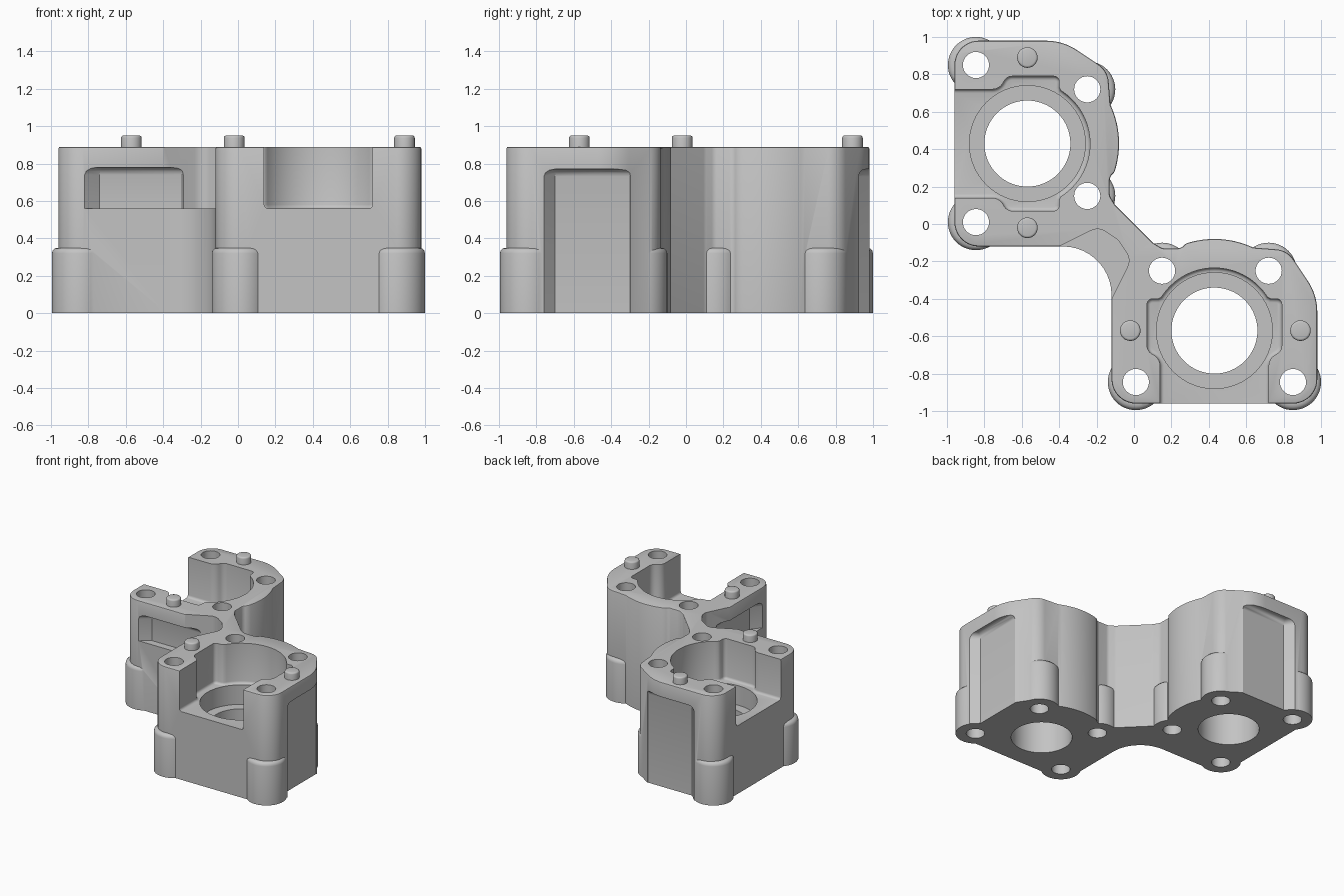
import bpy, bmesh, math
from mathutils import Vector
from mathutils.geometry import interpolate_bezier

if "Cube" in bpy.data.objects:
    bpy.data.objects.remove(bpy.data.objects["Cube"])

metal = bpy.data.materials.new("cast_grey")
metal.use_nodes = True
metal.diffuse_color = (0.55, 0.55, 0.55, 1)
metal.node_tree.nodes["Principled BSDF"].inputs["Base Color"].default_value = metal.diffuse_color

TOP, FLOOR = 0.89, 0.56
CX, CY = 0.43, -0.57          # bore centre of one half
FAR = [(0.85, -0.845), (0.01, -0.845)]
NEAR = [(0.72, -0.25), (0.15, -0.25)]


def swap(points):
    """Mirror across the diagonal x = y."""
    return [(p[1], p[0], *p[2:]) for p in points]


def rounded(points, steps=8):
    """Outline with each (x, y, radius) corner filleted."""
    out = []
    for i, p in enumerate(points):
        c = Vector(p[:2])
        r = p[2] if len(p) > 2 else 0
        a = Vector(points[i - 1][:2]) - c
        b = Vector(points[(i + 1) % len(points)][:2]) - c
        if r == 0:
            out.append(c)
            continue
        turn = math.pi - a.angle(b)
        t = r * math.tan(turn / 2)
        limit = 0.48 * min(a.length, b.length)
        if t > limit:
            r, t = r * limit / t, limit
        a.normalize()
        b.normalize()
        h = 4 / 3 * math.tan(turn / 4) * r
        s, e = c + a * t, c + b * t
        curve = interpolate_bezier(s.to_3d(), (s - a * h).to_3d(),
                                   (e - b * h).to_3d(), e.to_3d(), steps)
        out += [v.to_2d() for v in curve]
    return out


def arc(x, y, r, start, end, n):
    step = math.radians(end - start) / n
    return [(x + r * math.cos(math.radians(start) + step * i),
             y + r * math.sin(math.radians(start) + step * i)) for i in range(n + 1)]


def circle(x, y, r, n=48):
    return arc(x, y, r, 0, 360, n)[:-1]


def prism(name, outline, z0, z1, bevel=0, bevel_z=None, segments=3):
    """Extruded outline, with the rim at height bevel_z rounded."""
    bm = bmesh.new()
    face = bm.faces.new([bm.verts.new((p[0], p[1], z0)) for p in outline])
    ext = bmesh.ops.extrude_face_region(bm, geom=[face])
    for v in ext["geom"]:
        if isinstance(v, bmesh.types.BMVert):
            v.co.z = z1
    bmesh.ops.recalc_face_normals(bm, faces=bm.faces)
    if bevel:
        rim = [e for e in bm.edges if all(abs(v.co.z - bevel_z) < 1e-5 for v in e.verts)]
        bmesh.ops.bevel(bm, geom=rim, offset=bevel, segments=segments,
                        profile=0.5, affect='EDGES')
    mesh = bpy.data.meshes.new(name)
    bm.to_mesh(mesh)
    bm.free()
    mesh.materials.append(metal)
    obj = bpy.data.objects.new(name, mesh)
    bpy.context.collection.objects.link(obj)
    return obj


def combine(target, tool, operation):
    mod = target.modifiers.new("shape", 'BOOLEAN')
    mod.operation, mod.solver, mod.object = operation, 'EXACT', tool
    bpy.context.view_layer.objects.active = target
    bpy.ops.object.modifier_apply(modifier=mod.name)
    bpy.data.objects.remove(tool)


def both(target, operation, outline, *args):
    """Apply a shape and its diagonal mirror."""
    for pts in (outline, swap(outline)):
        combine(target, prism("tool", pts, *args), operation)


# Main casting: two housings and the web, from half an outline
half = ([(0.10, -0.10, 0.08), (0.15, -0.13, 0.05), (0.25, -0.13, 0.06)]
        + arc(CX, CY, 0.49, 108, 65, 14)
        + [(0.82, -0.14, 0.12), (0.98, -0.38, 0.3), (0.98, -0.96, 0.13),
           (-0.12, -0.96, 0.13)])
body = prism("housing_body",
             rounded(half + [(-0.12, -0.12, 0.26)] + swap(half)[::-1], 12),
             0, TOP, 0.01, TOP, 2)

# Recesses in the outer walls, open at the base
both(body, 'DIFFERENCE', [(0.92, -0.70), (0.92, -0.30), (1.1, -0.12), (1.1, -0.88)],
     -0.2, 0.77, 0.04, 0.77)
# Slots in the inner walls, above the ledge
both(body, 'DIFFERENCE', [(-0.3, -0.84), (-0.12, -0.82), (-0.06, -0.74),
                          (-0.06, -0.3), (-0.1, -0.25), (-0.3, -0.25)],
     FLOOR, 0.78, 0.04, 0.78)
# Narrowed upper web
web = [(-0.085, -0.085, 0.06), (-0.015, -0.19, 0.08), (-0.13, -0.42), (-0.5, -0.42)]
web_cut = web + [(-0.5, -0.5)] + swap(web[1:])[::-1]
combine(body, prism("tool", rounded(web_cut), FLOOR, 1.1), 'DIFFERENCE')

# Bolt bosses around the base
for x, y in FAR + NEAR:
    both(body, 'UNION', circle(x, y, 0.15), 0, 0.35, 0.03, 0.35)

# Open pockets above the floor
side = [(0.29, -0.6), (0.29, -0.15, 0.11), (0.36, -0.11, 0.05),
        (0.36, 0.17, 0.04), (0.30, 0.17)]
pocket = [(CX + p[0], CY + p[1], *p[2:]) for p in side]
pocket += arc(CX, CY, 0.335, 32, 148, 30)
pocket += [(CX - p[0], CY + p[1], *p[2:]) for p in side[::-1]]
both(body, 'DIFFERENCE', [tuple(p) for p in rounded(pocket)], FLOOR, 1.1, 0.02, FLOOR)

# Stepped bores and bolt holes
both(body, 'DIFFERENCE', circle(CX, CY, 0.31, 64), 0.40, 0.7)
both(body, 'DIFFERENCE', circle(CX, CY, 0.23, 64), -0.1, 0.7)
for x, y in FAR + NEAR:
    both(body, 'DIFFERENCE', circle(x, y, 0.07, 32), -0.1, 1.1)

# Locating pins on the top faces
parts = [body]
for i, x in enumerate((-0.02, 0.89)):
    pin = circle(x, CY, 0.055, 32)
    for j, pts in enumerate((pin, swap(pin))):
        parts.append(prism(f"locating_pin_{2 * i + j + 1}", pts, TOP - 0.03, 0.95, 0.012, 0.95))

bpy.ops.object.select_all(action='DESELECT')
for obj in parts:
    obj.select_set(True)
bpy.context.view_layer.objects.active = body
bpy.ops.object.shade_smooth_by_angle(angle=math.radians(32))
